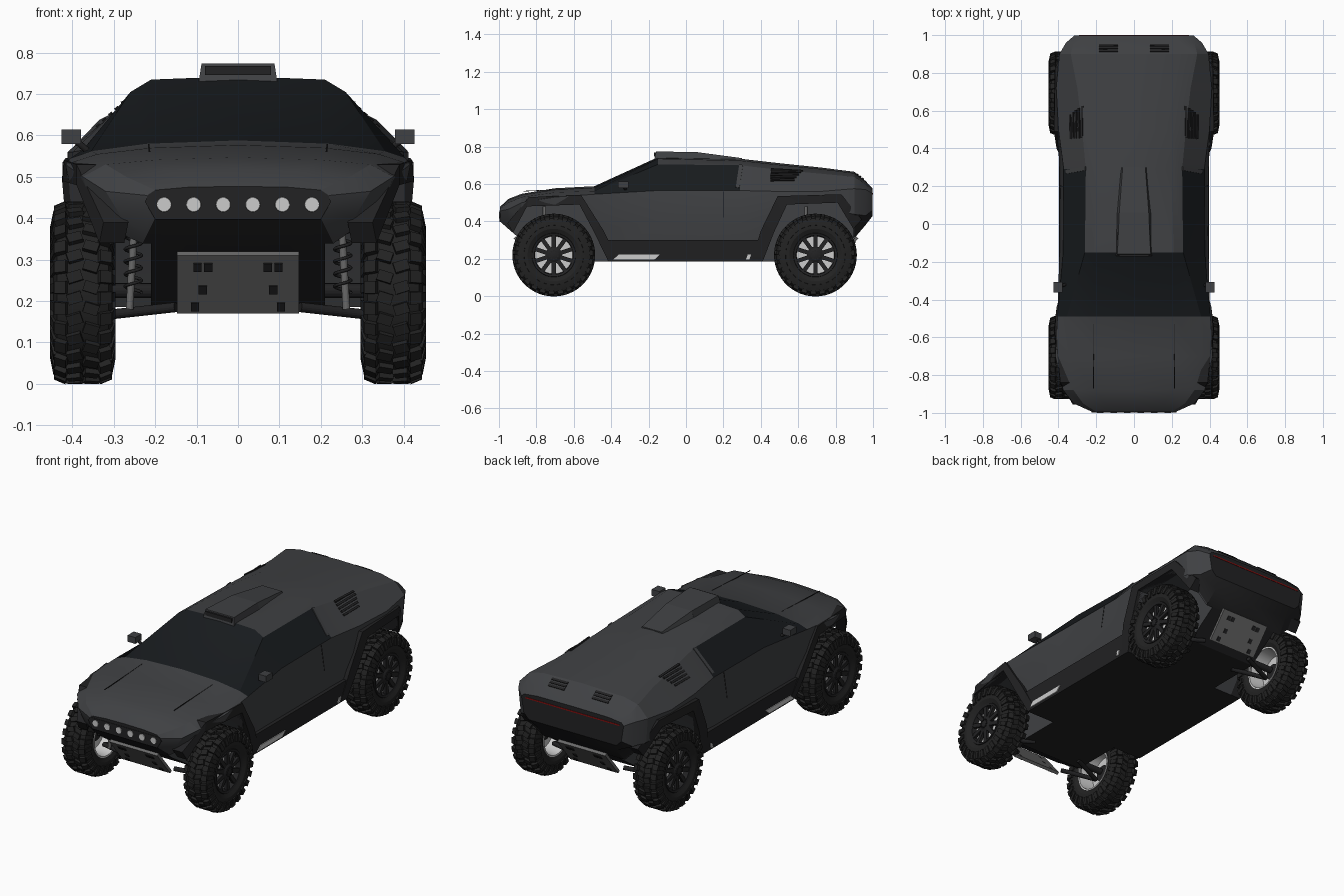
import bpy, bmesh
from math import sin, cos, pi, radians
from mathutils import Matrix, Vector
from mathutils.bvhtree import BVHTree

if "Cube" in bpy.data.objects:
    bpy.data.objects.remove(bpy.data.objects["Cube"])


def material(name, r, g, b):
    m = bpy.data.materials.new(name)
    m.diffuse_color = (r, g, b, 1)
    m.use_nodes = True
    m.node_tree.nodes["Principled BSDF"].inputs["Base Color"].default_value = m.diffuse_color
    return m


PAINT = material("paint", .05, .052, .056)
DARK = material("dark_trim", .016, .016, .017)
GLASS = material("glass", .009, .011, .013)
RUBBER = material("rubber", .016, .016, .016)
METAL = material("metal", .14, .14, .14)
BRIGHT = material("bright", .55, .55, .55)
RED = material("red_light", .25, .005, .005)


def add(name, data, mat=None, loc=(0, 0, 0), turn=0):
    if mat and not data.materials:
        data.materials.append(mat)
    ob = bpy.data.objects.new(name, data)
    ob.location, ob.rotation_euler = loc, (0, 0, turn)
    bpy.context.collection.objects.link(ob)
    return ob


def to_mesh(name, bm):
    bmesh.ops.recalc_face_normals(bm, faces=bm.faces)
    me = bpy.data.meshes.new(name)
    bm.to_mesh(me)
    bm.free()
    return me


def cube(bm, size, matrix):
    bmesh.ops.create_cube(bm, size=1, matrix=matrix @ Matrix.Diagonal((*size, 1)))


def box(name, loc, size, mat, rot=Matrix.Identity(4)):
    bm = bmesh.new()
    cube(bm, size, Matrix.Translation(loc) @ rot)
    return add(name, to_mesh(name, bm), mat)


def rod(name, a, b, r, mat, r2=None, n=16):
    a, b = Vector(a), Vector(b)
    bm = bmesh.new()
    q = (b - a).to_track_quat('Z', 'Y').to_matrix().to_4x4()
    bmesh.ops.create_cone(bm, cap_ends=True, segments=n, radius1=r, radius2=r2 or r,
                          depth=(b - a).length, matrix=Matrix.Translation((a + b) / 2) @ q)
    return add(name, to_mesh(name, bm), mat)


def bridge(name, ring_a, ring_b, mat, strips=None):
    """Solid between two matching rings; strips=n caps a band of n point pairs."""
    bm = bmesh.new()
    a = [bm.verts.new(p) for p in ring_a]
    b = [bm.verts.new(p) for p in ring_b]
    n = len(a)
    for i in range(n):
        j = (i + 1) % n
        bm.faces.new((a[i], a[j], b[j], b[i]))
    for r in (a, b):
        if strips:
            for i in range(strips - 1):
                bm.faces.new((r[i], r[i + 1], r[n - 2 - i], r[n - 1 - i]))
        else:
            bm.faces.new(r)
    return add(name, to_mesh(name, bm), mat)


# Body sections: y, bottom x z, side crease x z, shoulder x z, rail x z, roof edge x z, centre z
SECTIONS = [
    (-.995, .20, .40, .215, .43, .22, .455, .20, .468, .12, .475, .477),
    (-.95, .22, .36, .28, .40, .32, .465, .27, .50, .16, .514, .52),
    (-.88, .25, .30, .35, .42, .375, .50, .32, .53, .20, .541, .547),
    (-.70, .30, .185, .40, .45, .417, .53, .34, .555, .21, .57, .577),
    (-.49, .36, .185, .402, .42, .405, .545, .355, .562, .22, .58, .588),
    (-.15, .36, .185, .395, .41, .375, .565, .26, .705, .21, .735, .743),
    (.29, .36, .185, .395, .41, .372, .565, .255, .70, .20, .725, .735),
    (.50, .34, .185, .405, .44, .40, .56, .275, .675, .20, .702, .711),
    (.72, .30, .185, .41, .45, .412, .56, .30, .655, .22, .68, .688),
    (.90, .25, .31, .385, .44, .395, .575, .335, .638, .25, .658, .665),
    (.96, .24, .38, .345, .43, .36, .57, .32, .60, .25, .612, .616),
    (.998, .27, .43, .30, .46, .315, .55, .30, .565, .22, .574, .576)]
bm = bmesh.new()
rings = []
for y, *v in SECTIONS:
    half = [(v[i], v[i + 1]) for i in range(0, 10, 2)]
    loop = [(0, v[1])] + half + [(0, v[10])] + [(-x, z) for x, z in reversed(half)]
    rings.append([bm.verts.new((x, y, z)) for x, z in loop])
for i, (a, b) in enumerate(zip(rings, rings[1:])):
    for k in range(12):
        j = (k + 1) % 12
        f = bm.faces.new((a[k], a[j], b[j], b[k]))
        if (i == 4 and 3 <= k <= 8) or (i == 5 and k in (3, 8)):
            f.material_index = 2
        elif k in (0, 11) or (i > 8 and k in (1, 10)):
            f.material_index = 1
for r in (rings[0], rings[-1]):
    bm.faces.new(r).material_index = 1
bmesh.ops.recalc_face_normals(bm, faces=bm.faces)
skin = BVHTree.FromBMesh(bm)
body = add("body", to_mesh("body", bm))
for m in (PAINT, DARK, GLASS):
    body.data.materials.append(m)

# Wheel arches: openings and flares (y, z, x)
ARCHES = {
    "front": ([(-.925, .34, .335), (-.85, .48, .39), (-.57, .49, .425), (-.49, .34, .412), (-.415, .185, .385)],
              [(-.955, .39, .325), (-.84, .53, .39), (-.56, .54, .42), (-.44, .35, .41), (-.36, .185, .386)]),
    "rear": ([(.41, .185, .385), (.47, .34, .412), (.54, .49, .425), (.81, .50, .42), (.895, .36, .365)],
             [(.35, .185, .386), (.40, .35, .41), (.49, .535, .424), (.83, .545, .417), (.94, .41, .36)])}
for end, (inner, outer) in ARCHES.items():
    for s in (1, -1):
        prof = [(y, z) for y, z, x in inner]
        prof = [(prof[0][0], .1)] + prof + [(prof[-1][0], .1)]
        cut = bridge("arch_cutter", [(s * .21, y, z) for y, z in prof],
                     [(s * .6, y, z) for y, z in prof], None)
        cut.hide_render = True
        mod = body.modifiers.new("arch", 'BOOLEAN')
        mod.operation, mod.solver, mod.object = 'DIFFERENCE', 'EXACT', cut
        bpy.context.view_layer.objects.active = body
        bpy.ops.object.modifier_apply(modifier=mod.name)
        bpy.data.objects.remove(cut)
        band = inner + outer[::-1]
        bridge(end + "_fender_flare", [(s * x, y, z) for y, z, x in band],
               [(s * (x - .06), y, z) for y, z, x in band], DARK, len(inner))


def on_skin(name, origin, direction, size, along, mat):
    """Thin box laid on the body surface: size along tangent, across, thickness."""
    p, n, *_ = skin.ray_cast(Vector(origin), Vector(direction))
    t = Vector(along)
    t = (t - n * t.dot(n)).normalized()
    rot = Matrix((t, n.cross(t), n)).transposed().to_4x4()
    box(name, p, size, mat, rot)


for s in (1, -1):
    # Quarter vents, tail vents, door and pillar seams
    for i in range(5):
        on_skin("quarter_vent", (s * (.275 + i * .015), .54 - i * .006, 1), (0, 0, -1),
                (.17 - i * .01, .011, .012), (0, 1, 0), DARK)
    for i in range(3):
        on_skin("tail_vent", (s * .135, .915 + i * .015, 1), (0, 0, -1), (.1, .012, .01), (1, 0, 0), DARK)
    on_skin("door_seam", (s, .2, .49), (-s, 0, 0), (.14, .005, .003), (0, 0, 1), DARK)
    on_skin("window_pillar", (s, .285, .64), (-s, 0, 0), (.16, .02, .008), (s * -.1, .02, .14), PAINT)
    on_skin("hood_seam", (s * .215, -.7, 1), (0, 0, -1), (.34, .004, .003), (0, 1, 0), DARK)
    # Sill with bright step
    bridge("sill", [(s * .33, -.40, .185), (s * .386, -.40, .185), (s * .398, -.44, .30), (s * .33, -.44, .30)],
           [(s * .33, .38, .185), (s * .386, .38, .185), (s * .398, .41, .30), (s * .33, .41, .30)], DARK)
    for pts in ([(-.39, .195), (-.17, .195), (-.14, .222), (-.36, .222)],
                [(.32, .195), (.338, .195), (.348, .222), (.33, .222)]):
        bridge("step_plate", [(s * .38, y, z) for y, z in pts], [(s * .394, y, z) for y, z in pts], BRIGHT)
    # Mirrors
    box("mirror", (s * .403, -.335, .597), (.048, .055, .035), PAINT)
    rod("mirror_stalk", (s * .36, -.32, .56), (s * .395, -.33, .59), .008, DARK)

# Roof scoop with dark intake
bridge("roof_scoop", [(-.095, -.17, .73), (.095, -.17, .73), (.088, -.16, .774), (-.088, -.16, .774)],
       [(-.09, .06, .735), (.09, .06, .735), (.078, .06, .77), (-.078, .06, .77)], PAINT)
bridge("scoop_tail", [(-.09, .06, .73), (.09, .06, .73), (.078, .06, .77), (-.078, .06, .77)],
       [(-.07, .30, .725), (.07, .30, .725), (.06, .30, .738), (-.06, .30, .738)], PAINT)
box("scoop_intake", (0, -.166, .757), (.16, .012, .022), DARK)

# Light bar with six lamps
hexa = [(-.225, .44), (-.2, .397), (.2, .397), (.225, .44), (.215, .459), (-.215, .459)]
bridge("light_bar", [(x, -.997, z) for x, z in hexa], [(x, -.95, z) for x, z in hexa], DARK)
for i in range(6):
    x = (i - 2.5) * .0715
    rod("lamp", (x, -.985, .433), (x, -1.0, .433), .021, BRIGHT, .017, 24)

# Tail light strip
box("tail_light", (0, .9975, .548), (.58, .005, .007), RED)


# Skid plates with slots, front and rear
for e, end in ((-1, "front"), (1, "rear")):
    lo, hi = Vector((0, e * .80, .175)), Vector((0, e * .915, .315))
    up = hi - lo
    out = Vector((0, e * up.z, -e * up.y * 1)).normalized()
    for name, w0, w1, pts in [("skid_plate", -.148, .148, (0, 1))] + [
            ("skid_slot", s * x - .01, s * x + .01, (t - .07, t + .07))
            for s in (1, -1) for x, t in ((.072, .8), (.098, .8), (.085, .41), (.104, .12))]:
        d = .011 if name == "skid_slot" else .008
        ring = [(w0, lo + up * pts[0]), (w1, lo + up * pts[0]), (w1, lo + up * pts[1]), (w0, lo + up * pts[1])]
        bridge(end + "_" + name, [Vector((x, 0, 0)) + p - out * .008 for x, p in ring],
               [Vector((x, 0, 0)) + p + out * d for x, p in ring], DARK if name == "skid_slot" else METAL)


# Wheels: shared meshes turning about x, outside facing +x
def lathe(name, prof, n=48):
    bm = bmesh.new()
    rs = [[bm.verts.new((x, r * cos(2 * pi * i / n), r * sin(2 * pi * i / n))) for x, r in prof] for i in range(n)]
    for i in range(n):
        a, b = rs[i], rs[(i + 1) % n]
        for k in range(len(prof)):
            j = (k + 1) % len(prof)
            bm.faces.new((a[k], a[j], b[j], b[k]))
    return to_mesh(name, bm)


tire = lathe("tire", [(-.06, .115), (-.072, .14), (-.072, .17), (-.062, .197), (-.04, .208), (.04, .208),
                      (.062, .197), (.072, .17), (.072, .14), (.06, .115)])
rim = lathe("rim", [(.06, .118), (.066, .116), (.062, .104), (.03, .100), (.03, .118)])
barrel = lathe("barrel", [(-.065, .118), (-.065, .11), (.02, .10), (.02, .02), (.035, .02), (.035, .118)])
tread = bmesh.new()
spokes = bmesh.new()
N = 26
for i in range(N):
    for s in (1, -1):
        turn = Matrix.Rotation(2 * pi * (i + s * .25) / N, 4, 'X')
        cube(tread, (.036, .026, .02), turn @ Matrix.Translation((s * .02, 0, .210)) @ Matrix.Rotation(s * .3, 4, 'Z'))
        turn = Matrix.Rotation(2 * pi * (i + .5 + s * .25) / N, 4, 'X')
        cube(tread, (.03, .03, .022), turn @ Matrix.Translation((s * .052, 0, .205)) @ Matrix.Rotation(s * .4, 4, 'Y'))
        cube(tread, (.012, .022, .04), turn @ Matrix.Translation((s * .069, 0, .178)) @ Matrix.Rotation(-s * .2, 4, 'Y'))
for i in range(10):
    turn = Matrix.Rotation(2 * pi * i / 10, 4, 'X')
    cube(spokes, (.016, .022, .085), turn @ Matrix.Translation((.052, 0, .064)))
    cube(spokes, (.012, .008, .008), turn @ Matrix.Translation((.066, 0, .022)))
tread, spokes = to_mesh("tread", tread), to_mesh("spokes", spokes)
hub = lathe("hub", [(.0, .001), (.0, .045), (.055, .045), (.064, .032), (.07, .015), (.07, .001)], 24)
for end, y in (("front", -.707), ("rear", .692)):
    for s in (1, -1):
        for part, me, m in (("tire", tire, RUBBER), ("tread", tread, RUBBER), ("rim", rim, DARK),
                            ("barrel", barrel, BRIGHT), ("spokes", spokes, DARK), ("hub", hub, DARK)):
            add(end + "_wheel_" + part, me, m, (s * .375, y, .22), 0 if s > 0 else pi)
        # Suspension arms, axle, damper and coil
        for d in (-.07, .07):
            rod(end + "_lower_arm", (s * .15, y + d, .185), (s * .33, y, .165), .012, DARK)
        rod(end + "_axle", (s * .18, y, .225), (s * .36, y, .225), .018, DARK)
        rod(end + "_damper", (s * .262, y - .05, .18), (s * .245, y - .05, .48), .009, METAL)
        cu = bpy.data.curves.new("coil", 'CURVE')
        cu.dimensions, cu.bevel_depth, cu.bevel_resolution = '3D', .004, 1
        sp = cu.splines.new('POLY')
        sp.points.add(72)
        for i, p in enumerate(sp.points):
            a = i * 2 * pi / 12
            p.co = (s * .253 + .02 * cos(a), y - .05 + .02 * sin(a), .22 + i * .0025, 1)
        add(end + "_coil_spring", cu, DARK)

# Smooth the round and soft parts, keeping creases
seen = set()
bpy.ops.object.select_all(action='DESELECT')
for ob in bpy.data.objects:
    if ob.type == 'MESH' and ob.data.name not in seen:
        seen.add(ob.data.name)
        ob.select_set(True)
bpy.context.view_layer.objects.active = body
bpy.ops.object.shade_smooth_by_angle(angle=radians(22))
